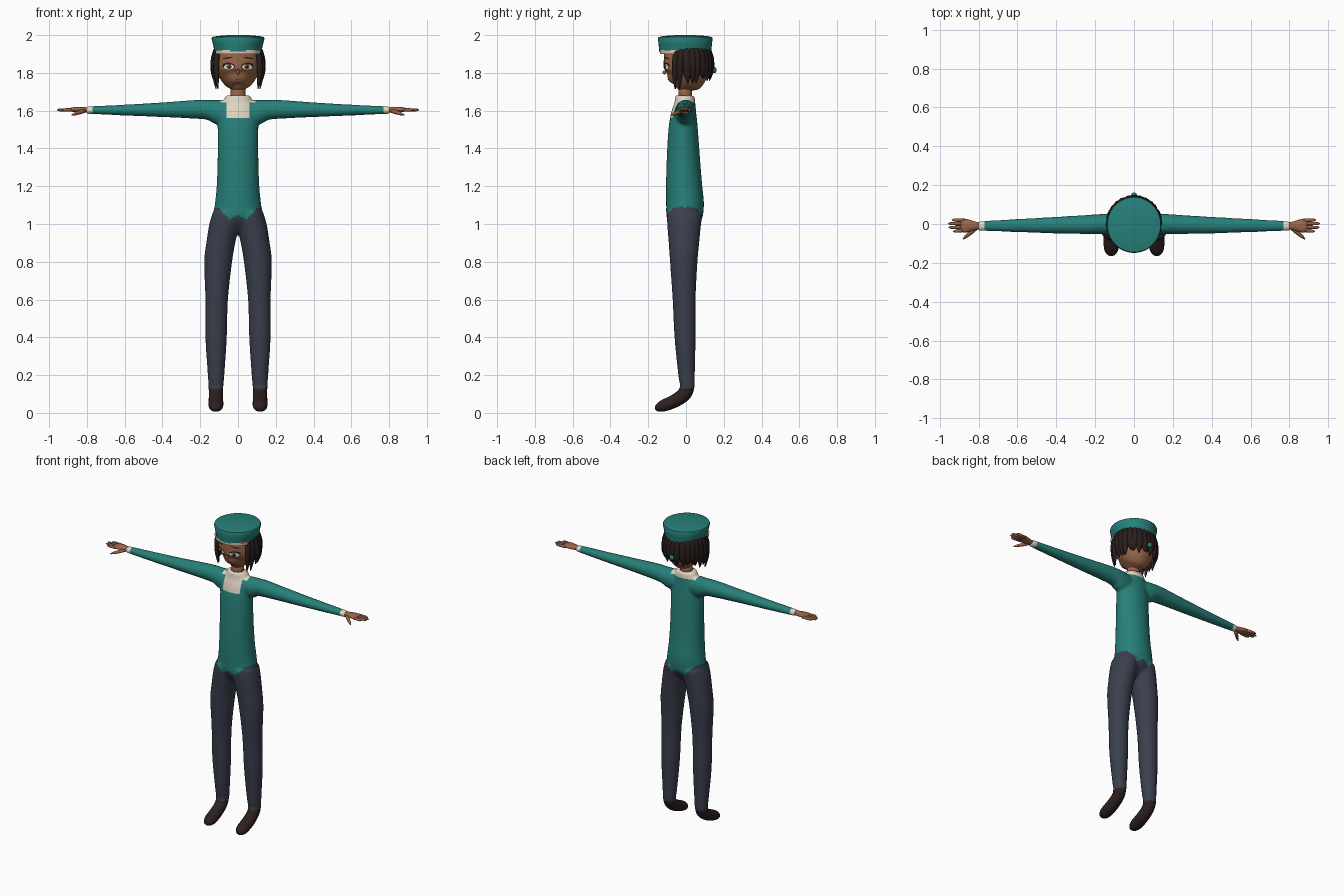
import bpy, bmesh, math, random
from mathutils import Vector, Matrix
from mathutils.bvhtree import BVHTree

if "Cube" in bpy.data.objects:
    bpy.data.objects.remove(bpy.data.objects["Cube"])

random.seed(4)
X, Y = Vector((1, 0, 0)), Vector((0, 1, 0))


def mat(name, r, g, b):
    m = bpy.data.materials.new(name)
    m.diffuse_color = (r, g, b, 1)
    m.use_nodes = True
    m.node_tree.nodes["Principled BSDF"].inputs["Base Color"].default_value = m.diffuse_color
    return m


teal = mat("teal", 0.02, 0.215, 0.19)
slate = mat("slate", 0.042, 0.05, 0.074)
shoe = mat("shoe_brown", 0.026, 0.014, 0.014)
cream = mat("cream", 0.75, 0.67, 0.54)
skin = mat("skin", 0.32, 0.13, 0.065)
dark = mat("hair_dark", 0.022, 0.013, 0.012)
white = mat("eye_white", 0.85, 0.82, 0.78)
iris = mat("iris_brown", 0.14, 0.06, 0.025)
lip = mat("lip", 0.2, 0.06, 0.04)


def dense(rows, n=4):
    """Catmull-Rom interpolation of section rows."""
    out = []
    for i in range(len(rows) - 1):
        p = [rows[max(0, min(len(rows) - 1, i + k))] for k in (-1, 0, 1, 2)]
        for j in range(n):
            t = j / n
            out.append([0.5 * (2 * b + (c - a) * t + (2 * a - 5 * b + 4 * c - d) * t * t
                               + (3 * b - a - 3 * c + d) * t ** 3) for a, b, c, d in zip(*p)])
    return out + [list(rows[-1])]


def flip(rows, s):
    """Mirror section rows across x when s is -1."""
    return [(s * r[0], *r[1:]) for r in rows]


def loft(bm, rows, u, seg=20):
    """Skin elliptical sections (x, y, z, radius_u, radius_v) along their path."""
    pts = [Vector(r[:3]) for r in rows]
    rings = []
    for i, r in enumerate(rows):
        t = pts[min(i + 1, len(pts) - 1)] - pts[max(i - 1, 0)]
        v = t.cross(u).normalized()
        rings.append([bm.verts.new(pts[i] + u * (max(r[3], .001) * math.cos(a)) + v * (max(r[4], .001) * math.sin(a)))
                      for a in (2 * math.pi * k / seg for k in range(seg))])
    for a, b in zip(rings, rings[1:]):
        for k in range(seg):
            bm.faces.new((a[k], a[(k + 1) % seg], b[(k + 1) % seg], b[k]))
    bm.faces.new(rings[0][::-1])
    bm.faces.new(rings[-1])


def ball(bm, c, r):
    bmesh.ops.create_uvsphere(bm, u_segments=20, v_segments=12, radius=1,
                              matrix=Matrix.Translation(c) @ Matrix.Diagonal((*r, 1)))


def finish(name, bm, *mats, angle=None, closed=True):
    if closed:
        bmesh.ops.recalc_face_normals(bm, faces=bm.faces)
    me = bpy.data.meshes.new(name)
    bm.to_mesh(me)
    bm.free()
    for m in mats:
        me.materials.append(m)
    ob = bpy.data.objects.new(name, me)
    bpy.context.collection.objects.link(ob)
    me.shade_smooth()
    if angle:
        bpy.ops.object.select_all(action='DESELECT')
        ob.select_set(True)
        bpy.context.view_layer.objects.active = ob
        bpy.ops.object.shade_smooth_by_angle(angle=math.radians(angle))
    return ob


# Clothed body: torso, legs, feet and sleeves fused into one skin
torso = [(0, -.01, .955, .04, .04), (0, -.01, 1.02, .13, .09), (0, -.005, 1.1, .123, .1),
         (0, -.01, 1.2, .113, .096), (0, -.014, 1.35, .108, .088), (0, -.015, 1.5, .108, .078),
         (0, -.012, 1.58, .107, .068), (0, -.006, 1.635, .086, .056), (0, -.005, 1.68, .064, .051)]
leg = [(.062, -.007, 1.06, .072, .095), (.072, -.01, 1.0, .08, .09), (.091, -.011, .9, .077, .081),
       (.105, -.012, .8, .074, .073), (.113, -.01, .6, .06, .061), (.116, -.005, .4, .057, .056),
       (.116, .003, .2, .044, .044), (.117, .007, .145, .04, .039), (.117, -.008, .1, .038, .038),
       (.117, -.06, .063, .04, .036), (.117, -.12, .038, .04, .032), (.117, -.15, .026, .03, .022),
       (.117, -.165, .02, .012, .01)]
arm = [(.04, -.005, 1.59, .05, .05), (.1, -.003, 1.592, .056, .066), (.15, 0, 1.603, .053, .054),
       (.22, -.002, 1.607, .05, .05), (.4, -.006, 1.605, .043, .039), (.6, -.008, 1.603, .034, .029),
       (.77, -.01, 1.603, .026, .021), (.805, -.01, 1.603, .025, .02)]
bm = bmesh.new()
loft(bm, dense(torso), X, 32)
for s in (1, -1):
    loft(bm, dense(flip(leg, s)), X, 24)
    loft(bm, dense(flip(arm, s)), Y, 24)
body = finish("clothed_body", bm)
rm = body.modifiers.new("fuse", 'REMESH')
rm.mode, rm.voxel_size = 'VOXEL', 0.008
sm = body.modifiers.new("soften", 'SMOOTH')
sm.factor, sm.iterations = 0.5, 6
fused = bpy.data.meshes.new_from_object(body.evaluated_get(bpy.context.evaluated_depsgraph_get()))
bpy.data.objects.remove(body)


def hem(x):
    """Pointed lower edge of the jumper."""
    x = abs(x)
    if x < .045:
        return 1.05 - .03 * x / .045
    return min(1.088, 1.02 + .07 * (x - .045) / .06)


bm = bmesh.new()
bm.from_mesh(fused)
# Clean cut lines at the cuffs, shoes and collar, then colour by region
for co, no in (((.77, 0, 0), X), ((-.77, 0, 0), X), ((0, 0, .13), (0, 0, 1)),
               ((0, 0, 1.56), (0, 0, 1)), ((0, 0, 1.642), (0, 0, 1)), ((.062, 0, 0), X), ((-.062, 0, 0), X)):
    bmesh.ops.bisect_plane(bm, geom=bm.verts[:] + bm.edges[:] + bm.faces[:], plane_co=co, plane_no=no)
for f in bm.faces:
    c = f.calc_center_median()
    x, y, z = abs(c.x), c.y, c.z
    collar = (z > 1.642 and x < .09) or (z > 1.56 and y < -.03 and x < .062)
    f.material_index = 0
    if z < .13:
        f.material_index = 2
    elif z < hem(x):
        f.material_index = 1
    elif x > .77 or collar:
        f.material_index = 3
finish("clothed_body", bm, teal, slate, shoe, cream)

# Hands with four fingers and a thumb
palm = [(.79, -.01, 1.603, .017, .012), (.82, -.009, 1.605, .022, .015), (.855, -.009, 1.606, .033, .014),
        (.88, -.009, 1.606, .034, .011), (.892, -.009, 1.606, .026, .006)]
thumb = [(.81, -.018, 1.6, .011, .011), (.835, -.04, 1.592, .011, .011), (.862, -.062, 1.584, .009, .009),
         (.88, -.078, 1.578, .003, .003)]
for s, side in ((1, "left"), (-1, "right")):
    bm = bmesh.new()
    loft(bm, flip(dense(palm, 3), s), Y, 16)
    loft(bm, flip(thumb, s), Vector((0, 0, 1)), 8)
    for y, tip in ((-.036, .932), (-.017, .955), (.002, .958), (.02, .938)):
        loft(bm, [(s * a, y * b, 1.604, r, r) for a, b, r in
                  ((.87, .9, .009), (.91, 1, .009), (tip - .01, 1.05, .007), (tip, 1.05, .002))], Y, 8)
    finish(side + "_hand", bm, skin)

# Neck
bm = bmesh.new()
loft(bm, [(0, -.004, 1.64, .044, .04), (0, -.004, 1.69, .039, .036), (0, -.004, 1.76, .04, .038)], X)
finish("neck", bm, skin)

# Head tapering to the chin, with a small nose
bm = bmesh.new()
loft(bm, dense([(0, -.04, 1.712, .012, .02), (0, -.032, 1.722, .038, .052), (0, -.022, 1.745, .068, .084),
                (0, -.008, 1.775, .096, .106), (0, 0, 1.81, .113, .116), (0, 0, 1.86, .117, .118),
                (0, 0, 1.93, .112, .114)]), X, 40)
bmesh.ops.recalc_face_normals(bm, faces=bm.faces)
tree = BVHTree.FromBMesh(bm)
finish("head", bm, skin)
bm = bmesh.new()
ball(bm, (0, -.114, 1.803), (.009, .01, .011))
finish("nose", bm, skin)


def plate(name, m, cx, cz, rx, rz, lift, tilt=0):
    """Thin oval laid on the face surface."""
    bm = bmesh.new()
    rim = []
    for k in range(21):
        a, q = k * math.pi / 10, (0 if k == 20 else 1)
        dx, dz = q * rx * math.cos(a), q * rz * math.sin(a)
        x, z = cx + dx * math.cos(tilt) - dz * math.sin(tilt), cz + dx * math.sin(tilt) + dz * math.cos(tilt)
        hit = tree.ray_cast(Vector((x, -1, z)), Y)[0]
        rim.append(bm.verts.new((x, hit.y - lift, z)))
    for k in range(20):
        bm.faces.new((rim[k], rim[(k + 1) % 20], rim[20]))
    finish(name, bm, m, closed=False)


for s, side in ((1, "left"), (-1, "right")):
    plate(side + "_lashes", dark, s * .049, 1.836, .033, .018, .002, s * .12)
    plate(side + "_eye", white, s * .048, 1.832, .027, .014, .0035)
    plate(side + "_iris", iris, s * .047, 1.833, .013, .014, .005)
    plate(side + "_pupil", dark, s * .047, 1.833, .007, .008, .0065)
    plate(side + "_glint", white, s * .047 - .005, 1.838, .003, .003, .008)
    plate(side + "_brow", dark, s * .055, 1.879, .028, .004, .003, -s * .15)
plate("mouth", lip, 0, 1.765, .018, .0035, .003)

# Hair: rear shell plus tapering locks hanging below the cap
bm = bmesh.new()
ball(bm, (0, .018, 1.865), (.127, .122, .1))
bmesh.ops.delete(bm, geom=[f for f in bm.faces if f.calc_center_median().y < -.035], context='FACES')
finish("hair_shell", bm, dark, closed=False)
bm = bmesh.new()
for i in range(-9, 10):
    a = math.radians(i * 13)
    out = Vector((math.sin(a), math.cos(a), 0))
    side = Vector((out.y, -out.x, 0))
    front = abs(i) >= 8
    tip = 1.715 if front else (1.765 if abs(i) < 5 else 1.745) + random.uniform(-.012, .012)
    w = .018 if front else .024
    rows = [(.113, 1.935, w, .012), (.128, 1.88, w, .015), (.131, 1.83, w, .015),
            (.128, (1.83 + tip) / 2, w * .75, .012), (.122, tip, .002, .002)]
    sway = random.uniform(-.01, .01)
    loft(bm, dense([(*(out * r + side * (sway * k / 4) + Vector((0, .004, z))), ru, rv)
                    for k, (r, z, ru, rv) in enumerate(rows)], 2), side, 8)
finish("hair_locks", bm, dark)
bm = bmesh.new()
ball(bm, (0, .148, 1.815), (.015, .014, .017))
finish("hair_bobble", bm, teal)

# Flared cap with a domed top, and its cream front band
bm = bmesh.new()
loft(bm, [(0, -.004, z, rx, ry) for z, rx, ry in
          ((1.914, .125, .138), (1.95, .132, .141), (1.982, .14, .145), (1.99, .137, .141),
           (1.996, .105, .108), (2.0, .05, .05))], X, 40)
finish("cap", bm, teal, angle=50)
bm = bmesh.new()
loft(bm, [(0, -.055, 1.9, .116, .083), (0, -.055, 1.92, .119, .085)], X, 36)
finish("cap_band", bm, cream, angle=40)
